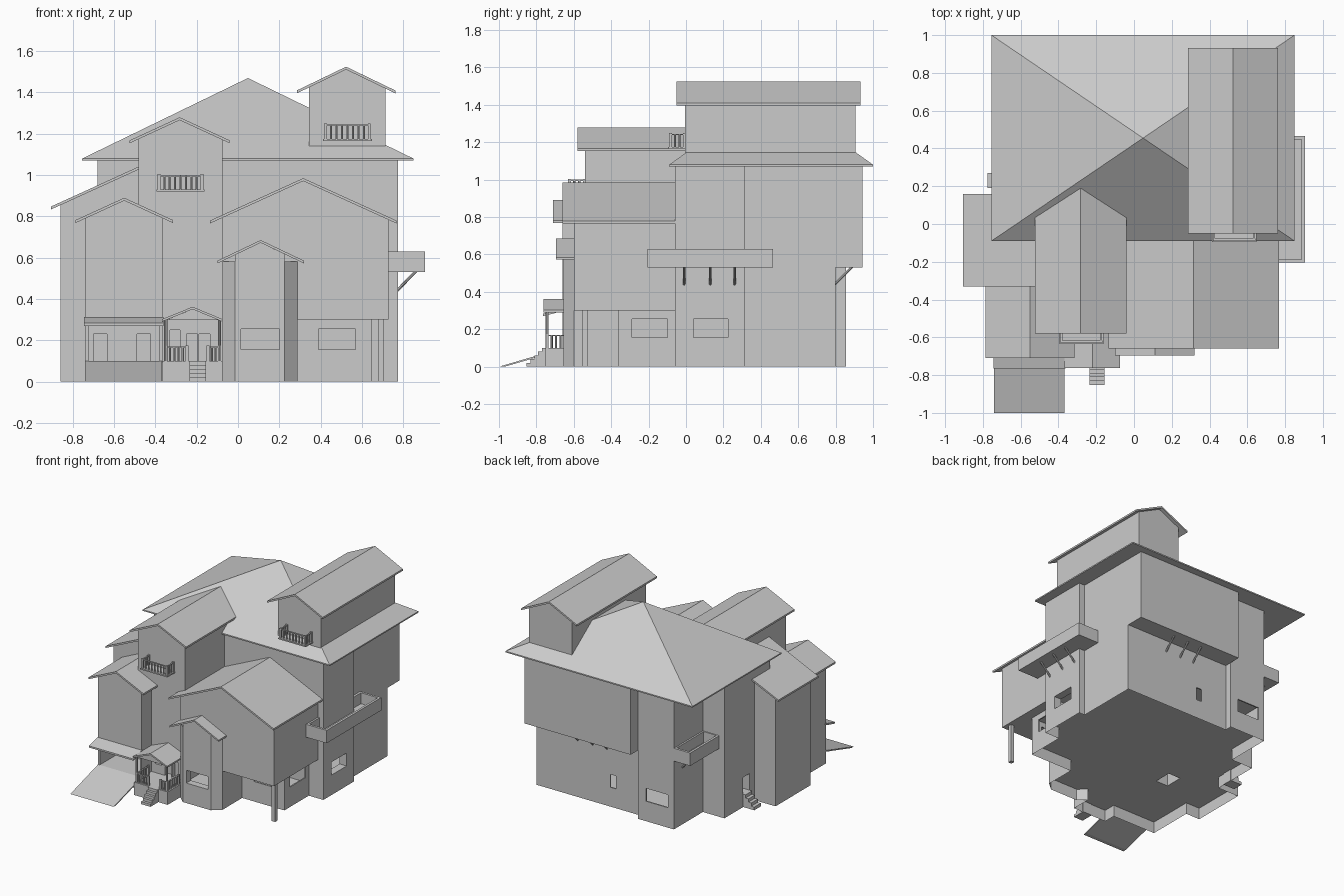
import bpy, bmesh
from mathutils import Vector

if "Cube" in bpy.data.objects:
    bpy.data.objects.remove(bpy.data.objects["Cube"])

grey = bpy.data.materials.new("plain grey")
grey.diffuse_color = (0.6, 0.6, 0.6, 1)
grey.use_nodes = True
grey.node_tree.nodes["Principled BSDF"].inputs["Base Color"].default_value = grey.diffuse_color
F = .09  # underside of the raised ground floor


def finish(name, bm):
    bmesh.ops.recalc_face_normals(bm, faces=bm.faces)
    me = bpy.data.meshes.new(name)
    bm.to_mesh(me)
    bm.free()
    me.materials.append(grey)
    ob = bpy.data.objects.new(name, me)
    bpy.context.collection.objects.link(ob)
    return ob


def add_prism(bm, pts, axis, a, b, caps=True):
    """Extrude a 2D outline along an axis: x->(y,z), y->(x,z), z->(x,y)."""
    def place(p, d):
        return {'x': (d, p[0], p[1]), 'y': (p[0], d, p[1]), 'z': (p[0], p[1], d)}[axis]
    lo = [bm.verts.new(place(p, a)) for p in pts]
    hi = [bm.verts.new(place(p, b)) for p in pts]
    if caps:
        bm.faces.new(lo)
        bm.faces.new(hi[::-1])
    n = len(pts)
    for i in range(n):
        j = (i + 1) % n
        bm.faces.new((lo[i], lo[j], hi[j], hi[i]))


def add_box(bm, x0, x1, y0, y1, z0, z1):
    add_prism(bm, [(x0, y0), (x1, y0), (x1, y1), (x0, y1)], 'z', z0, z1)


def add_rod(bm, p, q, r, n=8):
    p, q = Vector(p), Vector(q)
    rot = (q - p).to_track_quat('Z', 'Y').to_matrix().to_4x4()
    rot.translation = (p + q) / 2
    bmesh.ops.create_cone(bm, cap_ends=True, segments=n, radius1=r, radius2=r,
                          depth=(q - p).length, matrix=rot)


def prism(name, pts, axis, a, b, caps=True):
    bm = bmesh.new()
    add_prism(bm, pts, axis, a, b, caps)
    return finish(name, bm)


def box(name, *dims):
    bm = bmesh.new()
    add_box(bm, *dims)
    return finish(name, bm)


def gable(name, roof, wall, ridge_z, eave_z, base_z, t=0.014):
    """Gabled block: roof and wall are (x0, x1, y0, y1); returns the walls."""
    x0, x1, y0, y1 = roof
    xm = (x0 + x1) / 2
    prism(name + "_roof", [(x0, eave_z), (xm, ridge_z), (x1, eave_z),
                           (x1, eave_z - t), (xm, ridge_z - t), (x0, eave_z - t)], 'y', y0, y1)
    w0, w1, v0, v1 = wall
    s = (ridge_z - eave_z) / (xm - x0)
    zl, zr = (ridge_z - s * abs(w - xm) - t for w in (w0, w1))
    return prism(name + "_walls", [(w0, base_z), (w1, base_z), (w1, zr),
                                   (xm, ridge_z - t), (w0, zl)], 'y', v0, v1)


def cut(target, *boxes):
    """Carve box shaped rooms and openings into a solid."""
    for dims in boxes:
        cutter = box("cutter", *dims)
        cutter.hide_render = True
        mod = target.modifiers.new("opening", 'BOOLEAN')
        mod.operation, mod.solver, mod.object = 'DIFFERENCE', 'EXACT', cutter
        bpy.context.view_layer.objects.active = target
        bpy.ops.object.modifier_apply(modifier=mod.name)
        bpy.data.objects.remove(cutter)


def add_railing(bm, a, b, z0, z1, count):
    """Square end posts, a thin top rail and balusters between 2D points."""
    for i in range(count + 1):
        x = a[0] + (b[0] - a[0]) * i / count
        y = a[1] + (b[1] - a[1]) * i / count
        if i in (0, count):
            add_box(bm, x - .007, x + .007, y - .007, y + .007, z0, z1 + .004)
        else:
            add_rod(bm, (x, y, z0), (x, y, z1), .006, 6)
    add_box(bm, min(a[0], b[0]) - .005, max(a[0], b[0]) + .005,
            min(a[1], b[1]) - .005, max(a[1], b[1]) + .005, z1 - .006, z1)


def small_balcony(name, x0, x1, y0, y1, z, n=8):
    bm = bmesh.new()
    add_box(bm, x0, x1, y0, y1, z, z + .01)
    a, b, f = x0 + .012, x1 - .012, y0 + .012
    add_railing(bm, (a, f), (b, f), z, z + .08, n)
    for x in (a, b):
        add_railing(bm, (x, f), (x, y1 - .01), z, z + .08, 3)
    finish(name, bm)


def side_balcony(name, x0, x1, y0, y1):
    bm = bmesh.new()
    w = .018
    add_box(bm, x0, x1, y0, y1, .53, .545)
    for d in ((x0, x0 + w, y0, y1), (x1 - w, x1, y0, y1),
              (x0 + w, x1 - w, y0, y0 + w), (x0 + w, x1 - w, y1 - w, y1)):
        add_box(bm, *d, .545, .63)
    finish(name, bm)


def struts(name, ends):
    bm = bmesh.new()
    for p, q in ends:
        add_rod(bm, p, q, .007)
    finish(name, bm)


# Open skirting under the raised floor, following the outer footprint
prism("skirting", [(-.74, -.66), (-.365, -.66), (-.365, -.755), (-.075, -.755), (-.075, -.6),
                   (-.015, -.655), (.225, -.655), (.288, -.6), (.288, -.36), (.65, -.36),
                   (.65, -.06), (.775, -.06), (.775, .315), (.725, .315), (.725, .80),
                   (-.185, .80), (-.185, .855), (-.495, .855), (-.495, .5), (-.68, .5),
                   (-.68, .13), (-.86, .13), (-.86, -.30), (-.74, -.30)], 'z', 0, .1, False)

# Main body with stepped footprint, rear overhang and hipped roof
body = prism("main_body", [(-.68, -.06), (.775, -.06), (.775, .315), (.725, .315), (.725, .80),
                           (-.185, .80), (-.185, .855), (-.495, .855), (-.495, .5), (-.68, .5)],
             'z', F, 1.075)
cut(body, (-.485, .715, -.05, .79, .1, .3), (-.485, -.195, .7, .845, .1, .3),
    (.7, .8, .04, .225, .155, .255), (-.445, -.255, .82, .9, .155, .255),
    (.04, .09, .75, .85, .15, .25), (-.72, -.62, .19, .27, .1, .23))
box("rear_overhang", -.185, .725, .75, .943, .53, 1.075)
bm = bmesh.new()
add_box(bm, -.755, .85, -.09, 1, 1.07, 1.08)
top = max(bm.faces, key=lambda f: f.calc_center_median().z)
bmesh.ops.poke(bm, faces=[top])
max(bm.verts, key=lambda v: (v.co.z > 1.075) *
    (abs(v.co.x - .05) < .02)).co = (.048, .455, 1.47)
finish("main_roof", bm)

# Upper dormer, front tower, front left bay, large front room, small window bay
gable("dormer", (.285, .762, -.05, .933), (.345, .715, -.005, .905), 1.525, 1.41, 1.08)
gable("tower", (-.525, -.04, -.58, .2), (-.482, -.075, -.54, .1), 1.28, 1.168, .5)
lower = box("tower_base", -.375, -.075, -.54, 0, F, .5)
cut(lower, (-.25, -.195, -.6, -.5, .1, .23), (-.19, -.135, -.6, -.5, .1, .23),
    (-.33, -.28, -.6, -.48, .17, .25))
bay = gable("front_left_bay", (-.787, -.315, -.71, -.2), (-.74, -.365, -.66, -.2), .89, .782, F)
cut(bay, (-.725, -.38, -.7, -.42, .1, .275), (-.70, -.635, -.45, -.38, .1, .23),
    (-.49, -.425, -.45, -.38, .1, .23))
gable("front_room", (-.135, .767, -.66, -.06), (-.075, .728, -.60, -.05), .985, .78, .3)
base = box("front_room_base", -.075, .65, -.36, -.05, F, .305)
cut(base, (-.065, .64, -.35, -.065, .1, .295), (.39, .57, -.4, -.3, .155, .255),
    (.6, .7, -.29, -.10, .155, .255))
box("corner_post", .678, .707, -.555, -.525, 0, .31)
prism("window_bay_roof", [(-.1, .585), (.11, .685), (.32, .585), (.32, .572), (.11, .672),
                          (-.1, .572)], 'y', -.695, -.58)
win = prism("window_bay", [(-.075, -.355), (-.075, -.6), (-.015, -.655), (.225, -.655),
                           (.288, -.6), (.288, -.355)], 'z', F, .582)
prism("window_bay_gable", [(-.015, .582), (.225, .582), (.225, .617), (.11, .672),
                           (-.015, .613)], 'y', -.655, -.58)
cut(win, (-.065, .278, -.6, -.362, .1, .3), (.015, .2, -.7, -.55, .155, .255))

# Left bay with its single slope roof
prism("left_bay", [(-.86, F), (-.48, F), (-.48, 1.03), (-.86, .855)], 'y', -.30, .13)
prism("left_bay_roof", [(-.905, .848), (-.45, 1.055), (-.45, 1.041), (-.905, .834)],
      'y', -.33, .16)

# Balconies
small_balcony("dormer_balcony", .412, .648, -.095, .0, 1.165)
small_balcony("tower_balcony", -.395, -.162, -.635, -.535, .92)
side_balcony("right_balcony", .725, .905, -.205, .465)
side_balcony("left_balcony", -.635, -.49, .49, .855)
struts("right_balcony_struts", [((.77, y, .44), (.868, y, .54)) for y in (-.01, .13, .26)])
struts("left_balcony_struts", [((-.49, y, .44), (-.59, y, .54)) for y in (.62, .75)])
struts("overhang_struts", [((x, .795, .44), (x, .895, .54)) for x in (.12, .24, .37)])

# Garage canopy and ramp
prism("garage_canopy", [(-.765, .27), (-.65, .3), (-.65, .313), (-.765, .283)],
      'x', -.745, -.362)
prism("garage_ramp", [(-1, 0), (-.66, .1), (-.66, .09), (-.97, 0)], 'x', -.74, -.368)

# Porch with gable roof, posts, railing and steps
box("porch_floor", -.365, -.075, -.755, -.53, F, .1)
prism("porch_roof", [(-.368, .302), (-.22, .362), (-.075, .302), (-.075, .29), (-.22, .35),
                     (-.368, .29)], 'y', -.762, -.53)
prism("porch_gable", [(-.35, .297), (-.09, .297), (-.22, .35)], 'y', -.75, -.74)
bm = bmesh.new()
for x in (-.35, -.09):
    add_rod(bm, (x, -.742, .1), (x, -.742, .305), .008)
    add_railing(bm, (x, -.742), (x, -.6), .1, .17, 6)
add_railing(bm, (-.35, -.742), (-.247, -.742), .1, .17, 5)
add_railing(bm, (-.145, -.742), (-.09, -.742), .1, .17, 3)
finish("porch_railing", bm)


def stairs(name, axis, start, end, a, b, n):
    """Solid steps rising from start to end, spanning a to b sideways."""
    d = (end - start) / n
    pts = [(start, 0)]
    for i in range(n):
        z = .1 * (i + 1) / n
        pts += [(start + d * i, z), (start + d * (i + 1), z)]
    prism(name, pts + [(end, 0)], axis, a, b)


stairs("porch_steps", 'x', -.852, -.75, -.235, -.155, 5)
stairs("side_steps", 'y', -.775, -.675, .19, .27, 4)
